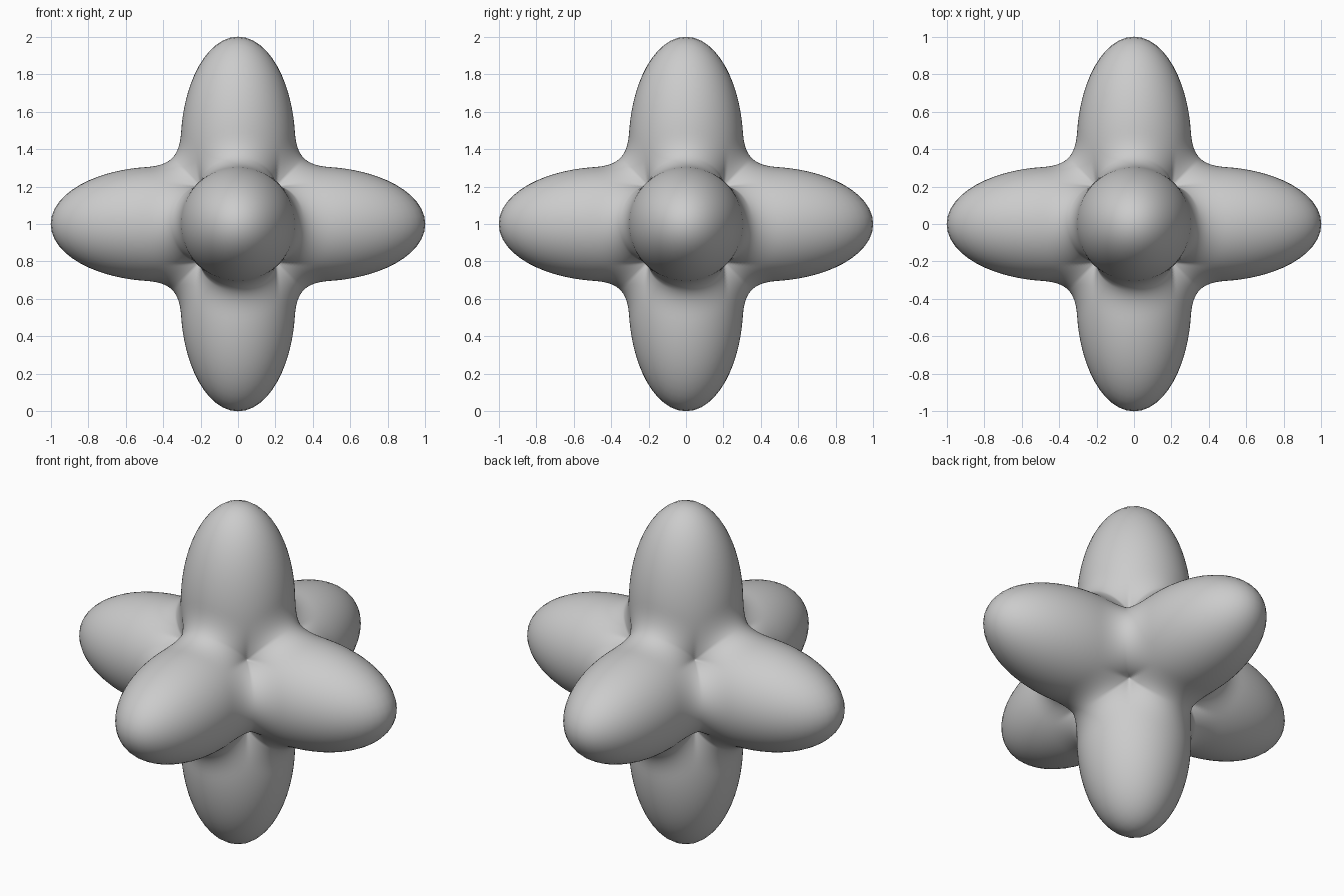
import bpy
import bmesh
import math
from mathutils import Vector

old = bpy.data.objects.get("Cube")
if old:
    bpy.data.objects.remove(old, do_unlink=True)

ARM_CENTRE = 0.42     # distance of each rounded arm's centre from the middle
ARM_HALF = 0.58       # half length of an arm
ARM_RADIUS = 0.306
FILLET = 0.19         # width of the soft blend between neighbouring arms


def arm_distance(along, across):
    """Approximate distance to one ellipsoid arm."""
    q = math.hypot((along - ARM_CENTRE) / ARM_HALF, across / ARM_RADIUS)
    return (q - 1) * ARM_RADIUS


def blended_distance(p, fade):
    """Two nearest arms, joined with a fillet."""
    a, b, c = p
    near = arm_distance(a, math.hypot(b, c))
    side = arm_distance(b, math.hypot(a, c))
    h = max(FILLET - abs(near - side), 0) / FILLET
    return min(near, side) - fade * h * h * FILLET / 4


def surface_radius(direction):
    """Find the surface along a ray from the middle by bisection."""
    p = sorted((abs(v) for v in direction), reverse=True)
    # The fillet fades out where three arms meet
    fade = 1 - (p[2] / p[1]) ** 2 if p[1] > 1e-6 else 0
    low, high = 0.1, 1.2
    for _ in range(22):
        mid = (low + high) / 2
        if blended_distance([v * mid for v in p], fade) < 0:
            low = mid
        else:
            high = mid
    return low


# Six-armed body: a gridded cube pushed out to the blended arms
bm = bmesh.new()
bmesh.ops.create_cube(bm, size=2)
bmesh.ops.subdivide_edges(bm, edges=bm.edges[:], cuts=47, use_grid_fill=True)
for v in bm.verts:
    direction = v.co.normalized()
    v.co = direction * surface_radius(direction) + Vector((0, 0, 1))
for f in bm.faces:
    f.smooth = True
bmesh.ops.recalc_face_normals(bm, faces=bm.faces[:])

mesh = bpy.data.meshes.new("six_armed_body")
bm.to_mesh(mesh)
bm.free()
body = bpy.data.objects.new("six_armed_body", mesh)
bpy.context.collection.objects.link(body)

# Plain grey material
grey = bpy.data.materials.new("plain_grey")
grey.use_nodes = True
colour = (0.6, 0.6, 0.6, 1)
grey.diffuse_color = colour
grey.node_tree.nodes["Principled BSDF"].inputs["Base Color"].default_value = colour
mesh.materials.append(grey)
